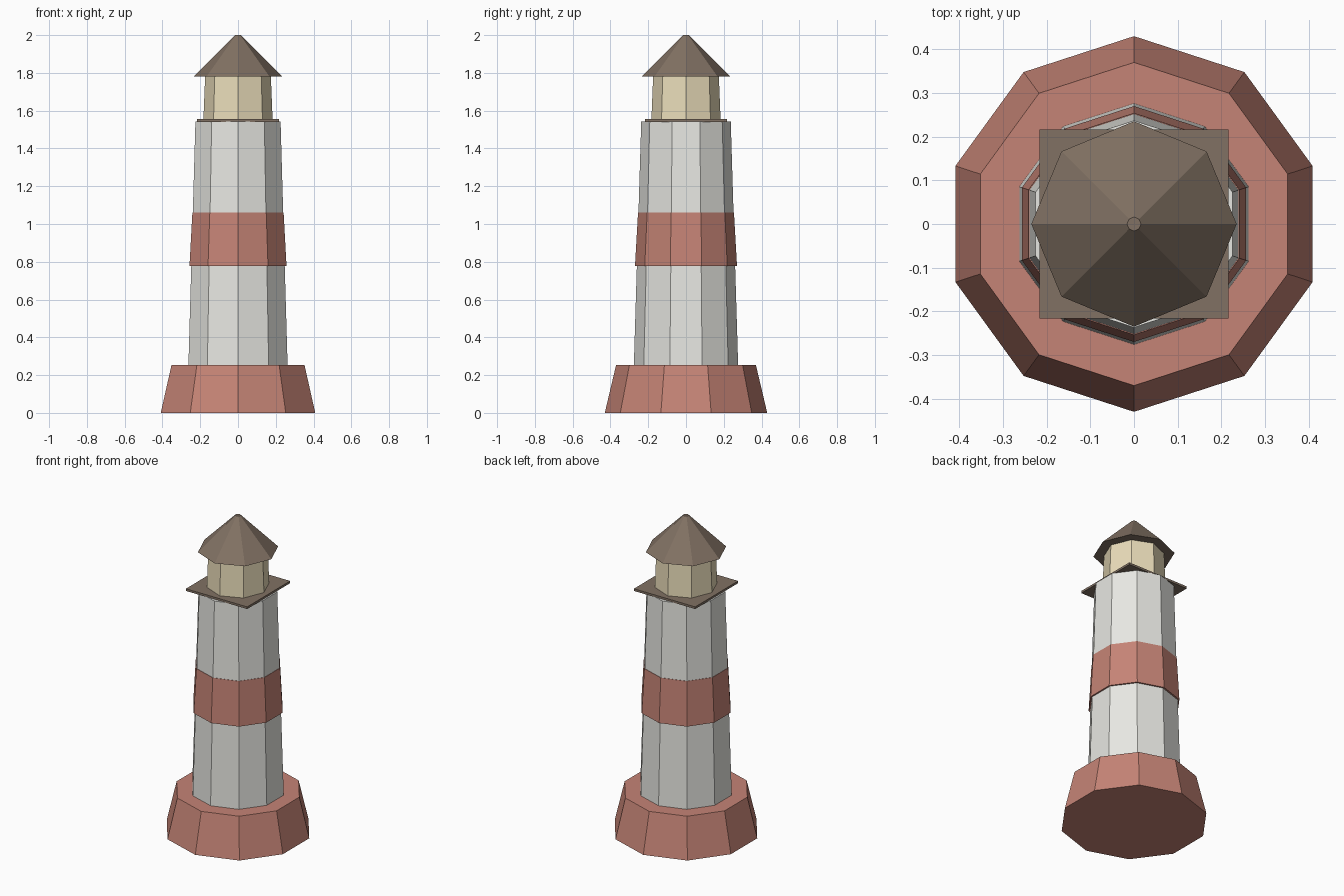
import bpy, bmesh
from math import sin, cos, tau

if "Cube" in bpy.data.objects:
    bpy.data.objects.remove(bpy.data.objects["Cube"])


def make_material(name, rgb):
    mat = bpy.data.materials.new(name)
    mat.diffuse_color = (*rgb, 1.0)
    mat.use_nodes = True
    mat.node_tree.nodes["Principled BSDF"].inputs["Base Color"].default_value = mat.diffuse_color
    return mat


RED = make_material("brick_red", (0.56, 0.23, 0.18))
WHITE = make_material("white_wash", (0.80, 0.80, 0.76))
BROWN = make_material("roof_brown", (0.22, 0.165, 0.125))
GLOW = make_material("lamp_cream", (0.82, 0.72, 0.49))


def link_mesh(name, bm, mat):
    bmesh.ops.recalc_face_normals(bm, faces=bm.faces)
    mesh = bpy.data.meshes.new(name)
    bm.to_mesh(mesh)
    bm.free()
    mesh.materials.append(mat)
    obj = bpy.data.objects.new(name, mesh)
    bpy.context.collection.objects.link(obj)
    return obj


def frustum(name, sides, r0, z0, r1, z1, mat):
    """Closed tapered prism with a corner on the +y axis."""
    bm = bmesh.new()
    low, high = [
        [bm.verts.new((r * sin(tau * i / sides), r * cos(tau * i / sides), z))
         for i in range(sides)]
        for r, z in ((r0, z0), (r1, z1))]
    bm.faces.new(low)
    bm.faces.new(high)
    for i in range(sides):
        j = (i + 1) % sides
        bm.faces.new((low[i], low[j], high[j], high[i]))
    return link_mesh(name, bm, mat)


# Flared footing, tower shaft and painted band
frustum("base", 10, 0.43, 0.0, 0.37, 0.254, RED)
frustum("tower", 10, 0.276, 0.254, 0.237, 1.542, WHITE)
frustum("band", 10, 0.270, 0.778, 0.254, 1.06, RED)

# Square gallery plate
bm = bmesh.new()
bmesh.ops.create_cube(bm, size=1.0)
bmesh.ops.scale(bm, vec=(0.432, 0.432, 0.014), verts=bm.verts)
bmesh.ops.translate(bm, vec=(0, 0, 1.548), verts=bm.verts)
link_mesh("gallery", bm, BROWN)

# Lantern room and roof
frustum("lantern", 8, 0.183, 1.555, 0.174, 1.781, GLOW)
frustum("roof", 8, 0.235, 1.781, 0.016, 2.0, BROWN)
